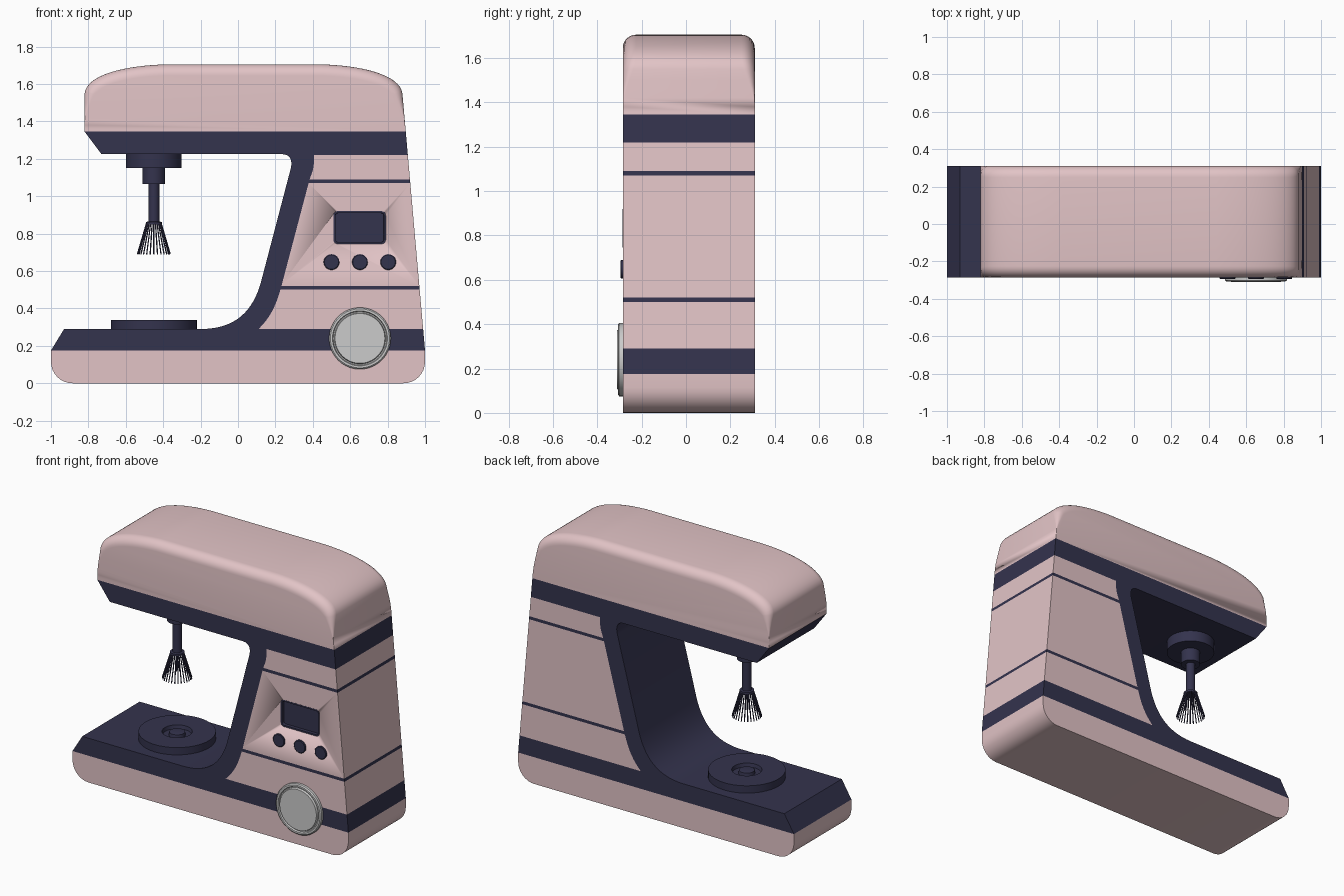
import bpy, bmesh, math
from mathutils import Vector

if "Cube" in bpy.data.objects:
    bpy.data.objects.remove(bpy.data.objects["Cube"])

Y0, Y1 = -0.285, 0.31          # front and back of the body
YC = (Y0 + Y1) / 2


def material(name, rgb):
    m = bpy.data.materials.new(name)
    m.diffuse_color = (*rgb, 1)
    m.use_nodes = True
    m.node_tree.nodes["Principled BSDF"].inputs["Base Color"].default_value = m.diffuse_color
    return m


PINK = material("pink_enamel", (0.76, 0.55, 0.565))
NAVY = material("navy_trim", (0.034, 0.033, 0.075))


def finish(name, bm, mat=None):
    bmesh.ops.remove_doubles(bm, verts=bm.verts, dist=1e-5)
    bmesh.ops.recalc_face_normals(bm, faces=bm.faces)
    me = bpy.data.meshes.new(name)
    bm.to_mesh(me)
    bm.free()
    ob = bpy.data.objects.new(name, me)
    bpy.context.collection.objects.link(ob)
    if mat:
        me.materials.append(mat)
    bpy.ops.object.select_all(action='DESELECT')
    ob.select_set(True)
    bpy.context.view_layer.objects.active = ob
    bpy.ops.object.shade_smooth_by_angle(angle=math.radians(30))
    return ob


def bezier(a, b, c, d, n=12):
    a, b, c, d = map(Vector, (a, b, c, d))
    ts = [i / n for i in range(n + 1)]
    return [tuple(a*(1-t)**3 + 3*b*t*(1-t)**2 + 3*c*t*t*(1-t) + d*t**3) for t in ts]


def arc(cx, cz, r, a0, a1, n=8):
    angles = [math.radians(a0 + (a1 - a0) * i / n) for i in range(n + 1)]
    return [(cx + r * math.cos(a), cz + r * math.sin(a)) for a in angles]


def extrude(name, pts, mat, y0=Y0, y1=Y1):
    bm = bmesh.new()
    f = bm.faces.new([bm.verts.new((x, y0, z)) for x, z in pts])
    ext = bmesh.ops.extrude_face_region(bm, geom=[f])["geom"]
    for v in ext:
        if isinstance(v, bmesh.types.BMVert):
            v.co.y = y1
    return finish(name, bm, mat)


def lathe(name, profile, origin, mat=None, facing_front=False, n=48):
    # profile is (radius, height); height runs up, or towards the front
    bm = bmesh.new()
    rings = []
    for r, h in profile:
        ring = []
        for i in range(n):
            a = 2 * math.pi * i / n
            c, s = r * math.cos(a), r * math.sin(a)
            ring.append(bm.verts.new((c, -h, s) if facing_front else (c, s, h)))
        rings.append(ring)
    for p, q in zip(rings, rings[1:]):
        for i in range(n):
            j = (i + 1) % n
            bm.faces.new((p[i], p[j], q[j], q[i]))
    bm.faces.new(rings[0])
    bm.faces.new(rings[-1])
    ob = finish(name, bm, mat)
    ob.location = origin
    return ob


def back_x(z):                 # sloping back edge
    return 1.0 - 0.088 * (z - 0.175)


# Pink base with rounded lower corners
extrude("base", arc(-0.885, 0.115, 0.115, 180, 270) + arc(0.885, 0.115, 0.115, 270, 360)
        + [(1, 0.175), (-1, 0.175)], PINK)

# Navy frame: lower band, curved neck and upper band in one C shape
outer = bezier((0.405, 1.22), (0.412, 1.14), (0.39, 1.12), (0.38, 1.08), 6) + \
    bezier((0.235, 0.53), (0.205, 0.42), (0.18, 0.36), (0.11, 0.29), 10)
inner = bezier((-0.2, 0.29), (0, 0.29), (0.08, 0.40), (0.12, 0.53), 16) + \
    bezier((0.28, 1.14), (0.295, 1.19), (0.28, 1.225), (0.235, 1.225), 8)
extrude("frame", [(-1, 0.175), (-0.93, 0.29)] + inner
        + [(-0.73, 1.225), (-0.82, 1.345), (back_x(1.345), 1.345), (back_x(1.22), 1.22)]
        + outer + [(back_x(0.29), 0.29), (1, 0.175)], NAVY)


# Column, sliced into pink panels and thin navy stripes
def neck_x(z):
    for (xa, za), (xb, zb) in zip(outer, outer[1:]):
        if zb <= z <= za:
            return xa + (xb - xa) * (za - z) / (za - zb)


def column_slice(name, lo, hi, mat):
    mid = [p for p in outer if lo + 1e-4 < p[1] < hi - 1e-4]
    return extrude(name, [(neck_x(hi), hi)] + mid
                   + [(neck_x(lo), lo), (back_x(lo), lo), (back_x(hi), hi)], mat)


column_slice("column_lower", 0.29, 0.50, PINK)
column_slice("stripe_lower", 0.50, 0.52, NAVY)
column = column_slice("column_middle", 0.52, 1.07, PINK)
column_slice("stripe_upper", 1.07, 1.09, NAVY)
column_slice("column_upper", 1.09, 1.22, PINK)

# Head: variable fillet on the sides that fades to a sharp edge at the bottom
left = [(-0.82, z) for z in (1.345, 1.38, 1.42, 1.46, 1.50)]
right = [(back_x(z), z) for z in (1.50, 1.46, 1.42, 1.38, 1.345)]
prof = left + bezier((-0.82, 1.55), (-0.81, 1.65), (-0.60, 1.70), (-0.38, 1.705), 16) \
    + bezier((0.44, 1.705), (0.66, 1.70), (0.865, 1.65), (back_x(1.55), 1.55), 16) + right
n = len(prof)
bm = bmesh.new()
slices = []
STEPS = 7
for side in (-1, 1):
    for k in range(STEPS + 1):
        a = math.pi / 2 * (k if side < 0 else STEPS - k) / STEPS
        ring = []
        for i, (x, z) in enumerate(prof):
            p, q = Vector(prof[max(i - 1, 0)]), Vector(prof[min(i + 1, n - 1)])
            d = (q - p).normalized()
            t = min(max((z - 1.38) / 0.24, 0), 1)
            r = 0.06 * t * t * (3 - 2 * t)
            inset = r * (1 - math.sin(a))
            y = (Y0 if side < 0 else Y1) - side * r * (1 - math.cos(a))
            ring.append(bm.verts.new((x + d.y * inset, y, z - d.x * inset)))
        slices.append(ring)
for p, q in zip(slices, slices[1:]):
    for i in range(n):
        j = (i + 1) % n
        bm.faces.new((p[i], p[j], q[j], q[i]))
bm.faces.new(slices[0])
bm.faces.new(slices[-1])
bmesh.ops.dissolve_degenerate(bm, dist=1e-5, edges=bm.edges)
finish("head", bm, PINK)


# Display: a pocket in the column holding a recessed screen
def rounded_rect(x0, x1, z0, z1, r):
    return arc(x1 - r, z1 - r, r, 0, 90, 4) + arc(x0 + r, z1 - r, r, 90, 180, 4) \
        + arc(x0 + r, z0 + r, r, 180, 270, 4) + arc(x1 - r, z0 + r, r, 270, 360, 4)


outline = rounded_rect(0.51, 0.79, 0.745, 0.92, 0.022)
cutter = extrude("display_cutter", outline, NAVY, Y0 - 0.05, Y0 + 0.04)
cutter.hide_render = True
cutter.hide_set(True)
cut = column.modifiers.new("pocket", 'BOOLEAN')
cut.object = cutter
cut.operation = 'DIFFERENCE'
screen = extrude("display", outline, NAVY, Y0 - 0.001, Y0 + 0.04)
bm = bmesh.new()
bm.from_mesh(screen.data)
face = [min(bm.faces, key=lambda f: f.calc_center_median().y)]
bmesh.ops.inset_region(bm, faces=face, thickness=0.01)
bmesh.ops.inset_region(bm, faces=face, thickness=0.001, depth=-0.02)
bm.to_mesh(screen.data)
bm.free()

# Buttons and control dial
for i, x in enumerate((0.50, 0.652, 0.803)):
    lathe(f"button_{i + 1}", [(0.042, -0.01), (0.042, 0.007), (0.038, 0.01)],
          (x, Y0, 0.648), NAVY, True, 32)
lathe("dial", [(0.165, -0.01), (0.165, 0.016), (0.158, 0.022), (0.147, 0.022), (0.143, 0.012),
               (0.137, 0.012), (0.133, 0.025), (0.125, 0.025)], (0.652, Y0, 0.24), None, True, 64)

# Bowl plate with recessed centre and small boss
lathe("bowl_plate", [(0.23, 0.28), (0.23, 0.338), (0.09, 0.338), (0.085, 0.315), (0.05, 0.315),
                     (0.047, 0.336), (0.04, 0.338)], (-0.45, YC, 0), NAVY)

# Drive hub, shaft and whisk
lathe("drive_hub", [(0.148, 1.23), (0.148, 1.152), (0.06, 1.152), (0.06, 1.066), (0.029, 1.066),
                    (0.029, 0.865), (0.043, 0.862), (0.043, 0.85)], (-0.45, YC, 0), NAVY)
wires = bpy.data.curves.new("whisk_wires", 'CURVE')
wires.dimensions = '3D'
wires.bevel_depth = 0.0035
wires.bevel_resolution = 1
wires.use_fill_caps = True
WIRES = 28
for i in range(WIRES):
    a = 2 * math.pi * i / WIRES
    sp = wires.splines.new('POLY')
    sp.points.add(1)
    for p, (r, z) in zip(sp.points, ((0.038, 0.86), (0.088, 0.69))):
        p.co = (-0.45 + r * math.cos(a), YC + r * math.sin(a), z, 1)
wires.materials.append(NAVY)
bpy.context.collection.objects.link(bpy.data.objects.new("whisk", wires))
